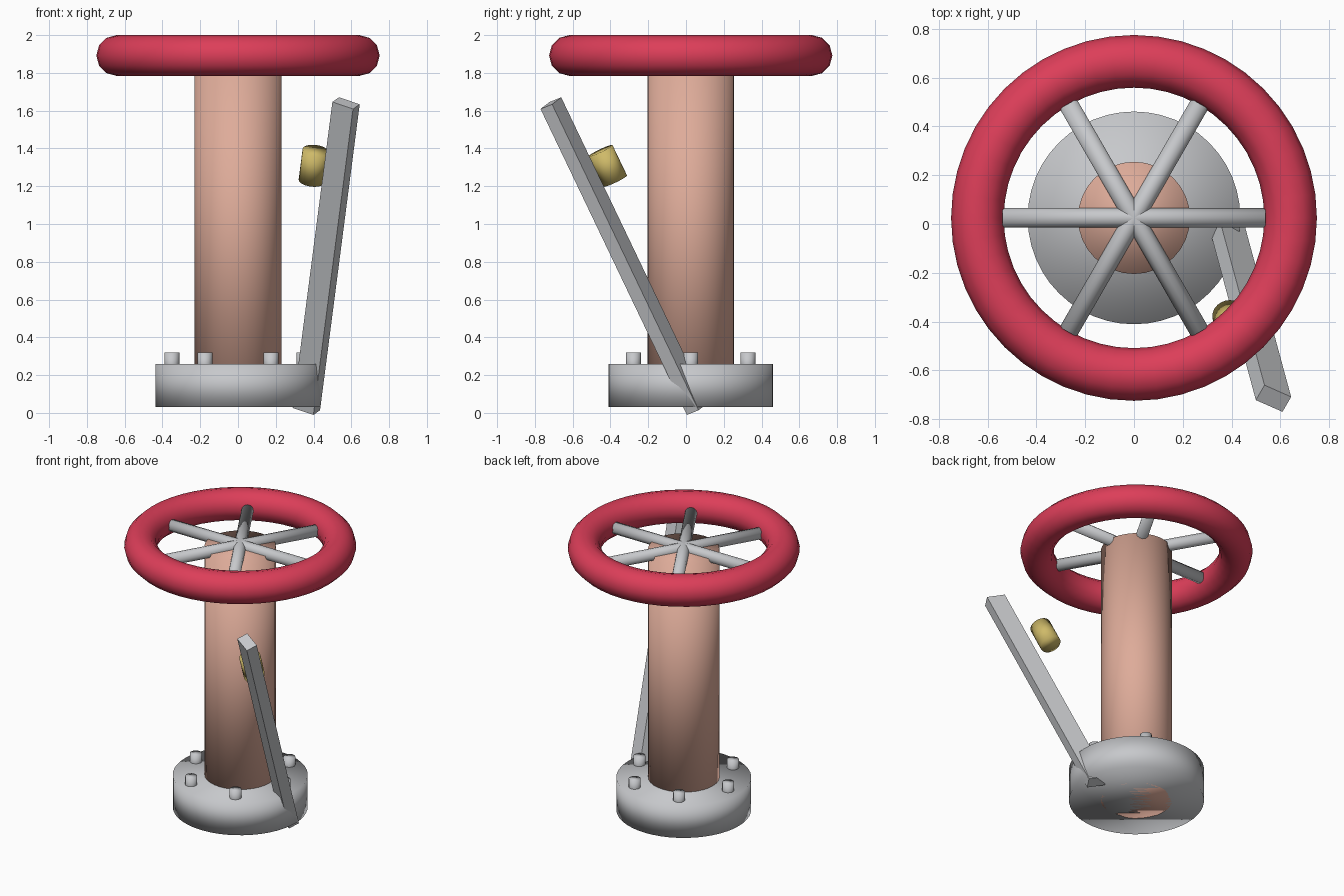
import bpy, math
from mathutils import Vector, Matrix

if "Cube" in bpy.data.objects:
    bpy.data.objects.remove(bpy.data.objects["Cube"])

CY = 0.025  # y of the column axis


def material(name, rgb):
    m = bpy.data.materials.new(name)
    m.diffuse_color = (*rgb, 1)
    m.use_nodes = True
    m.node_tree.nodes["Principled BSDF"].inputs["Base Color"].default_value = m.diffuse_color
    return m


RED = material("wheel_red", (0.72, 0.048, 0.10))
COPPER = material("copper", (0.73, 0.41, 0.32))
STEEL = material("steel_grey", (0.57, 0.58, 0.60))
BRASS = material("brass", (0.62, 0.49, 0.14))


def finish(name, mat, smooth=True):
    ob = bpy.context.object
    ob.name = name
    ob.data.materials.append(mat)
    if smooth:
        bpy.ops.object.shade_smooth()
    return ob


def rod(name, mat, p0, p1, radius, sides):
    """Cylinder running from p0 to p1."""
    p0, p1 = Vector(p0), Vector(p1)
    d = p1 - p0
    bpy.ops.mesh.primitive_cylinder_add(
        vertices=sides, radius=radius, depth=d.length, location=(p0 + p1) / 2,
        rotation=d.to_track_quat('Z', 'Y').to_euler())
    return finish(name, mat)


# Base flange and column
rod("base_flange", STEEL, (0, CY, 0.03), (0, CY, 0.26), 0.436, 48)
rod("column", COPPER, (0, CY, 0.03), (0, CY, 1.892), 0.23, 32)

# Ring of bolts on the flange
for i in range(6):
    a = math.radians(60 * i)
    x, y = 0.35 * math.cos(a), CY + 0.35 * math.sin(a)
    rod(f"bolt_{i + 1}", STEEL, (x, y, 0.2), (x, y, 0.32), 0.039, 12)

# Hand wheel rim
bpy.ops.mesh.primitive_torus_add(major_segments=48, minor_segments=12,
                                 major_radius=0.642, minor_radius=0.108,
                                 location=(0, CY, 1.892))
finish("wheel_rim", RED)

# Spokes crossing at the hub
for i in range(3):
    a = math.radians(60 * i)
    d = Vector((math.cos(a), math.sin(a), 0)) * 0.54
    hub = Vector((0, CY, 1.892))
    rod(f"spoke_{i + 1}", STEEL, hub - d, hub + d, 0.04, 12)

# Leaning lever: a long box on its own tilted axes
along = Vector((0.21, -0.775, 1.62)).normalized()
across = Vector((0.111, -0.048, -0.04))
across = (across - along * across.dot(along)).normalized()
thick = along.cross(across)
bpy.ops.mesh.primitive_cube_add(size=1)
lever = finish("lever", STEEL, smooth=False)
axes = Matrix((across, thick, along)).transposed().to_4x4()
lever.data.transform(axes @ Matrix.Diagonal((0.125, 0.075, 1.808, 1)))
lever.location = (0.467, -0.328, 0.83)

# Knob floating beside the lever, parallel to it
knob = Vector((0.40, -0.413, 1.308))
rod("knob", BRASS, knob - along * 0.09, knob + along * 0.09, 0.069, 24)
